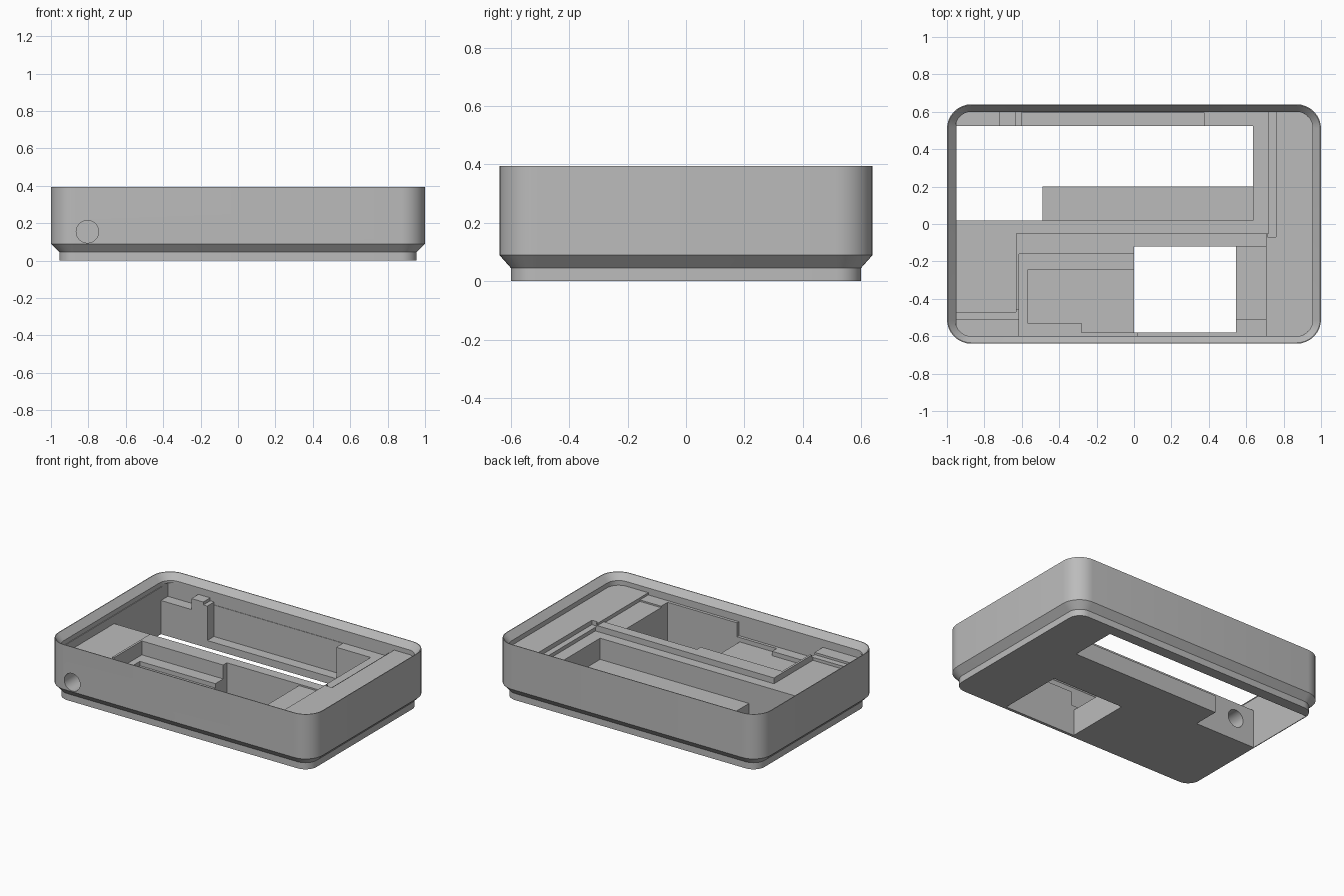
import bpy, bmesh, math
from mathutils import Matrix

cube = bpy.data.objects.get("Cube")
if cube:
    bpy.data.objects.remove(cube, do_unlink=True)

grey = bpy.data.materials.new("neutral grey")
grey.use_nodes = True
COLOUR = (0.5, 0.5, 0.5, 1)
grey.diffuse_color = COLOUR
grey.node_tree.nodes["Principled BSDF"].inputs["Base Color"].default_value = COLOUR


def rounded_loop(bm, hx, hy, r, z, steps=8):
    """Ring of vertices around a rounded rectangle."""
    ring = []
    for q, (sx, sy) in enumerate([(1, 1), (-1, 1), (-1, -1), (1, -1)]):
        for i in range(steps + 1):
            a = math.pi / 2 * (q + i / steps)
            ring.append(bm.verts.new((sx * (hx - r) + r * math.cos(a),
                                      sy * (hy - r) + r * math.sin(a), z)))
    return ring


def make_object(name, bm):
    bmesh.ops.recalc_face_normals(bm, faces=bm.faces)
    mesh = bpy.data.meshes.new(name)
    bm.to_mesh(mesh)
    bm.free()
    mesh.materials.append(grey)
    ob = bpy.data.objects.new(name, mesh)
    bpy.context.collection.objects.link(ob)
    return ob


def box(x0, x1, y0, y1, z0, z1):
    bm = bmesh.new()
    size = Matrix.Diagonal((x1 - x0, y1 - y0, z1 - z0, 1))
    centre = Matrix.Translation(((x0 + x1) / 2, (y0 + y1) / 2, (z0 + z1) / 2))
    bmesh.ops.create_cube(bm, size=1, matrix=centre @ size)
    return make_object("pocket_cutter", bm)


def subtract(target, cutter):
    cutter.hide_render = True
    mod = target.modifiers.new("cut", 'BOOLEAN')
    mod.operation, mod.solver, mod.object = 'DIFFERENCE', 'EXACT', cutter
    bpy.context.view_layer.objects.active = target
    bpy.ops.object.modifier_apply(modifier=mod.name)
    bpy.data.objects.remove(cutter, do_unlink=True)


# Outer case: stepped foot, flared wall, chamfered stacking rim and recess
PLATEAU = 0.32
sections = [(0.955, 0.6, 0.085, 0), (0.955, 0.6, 0.085, 0.045),
            (1, 0.64, 0.13, 0.09), (1, 0.64, 0.13, 0.395),
            (0.995, 0.635, 0.125, 0.395), (0.955, 0.6, 0.085, 0.352),
            (0.955, 0.6, 0.085, PLATEAU)]
bm = bmesh.new()
rings = [rounded_loop(bm, *s) for s in sections]
for low, high in zip(rings, rings[1:]):
    n = len(low)
    for i in range(n):
        j = (i + 1) % n
        bm.faces.new((low[i], low[j], high[j], high[i]))
bm.faces.new(rings[0])
bm.faces.new(rings[-1])
case = make_object("enclosure_base", bm)

# Pockets: x range, y range, floor height
FLOOR, THROUGH = 0.265, -0.1
pockets = [
    # main floor around the bracket at the back
    (-0.95, -0.72, -0.05, 0.6, 0.23 + 0.035),
    (-0.73, -0.6, -0.05, 0.525, FLOOR),
    (-0.72, -0.63, 0.52, 0.6, 0.305),
    (-0.63, -0.6, 0.52, 0.6, 0.285),
    (-0.6, 0.72, -0.05, 0.6, FLOOR),
    (-0.95, -0.72, 0.52, 0.6, 0.23),
    # side channel
    (0.715, 0.76, -0.07, 0.6, 0.29),
    # left floor and its steps to the front
    (-0.95, -0.63, -0.47, -0.04, FLOOR),
    (-0.95, -0.615, -0.51, -0.46, 0.285),
    (-0.95, -0.615, -0.6, -0.5, 0.3),
    # raised deck and stepped tray
    (-0.63, 0.705, -0.6, -0.05, 0.305),
    (0.53, 0.705, -0.51, -0.12, 0.295),
    (-0.615, 0.02, -0.6, -0.16, 0.21),
    (-0.57, 0.02, -0.53, -0.245, 0.18),
    (-0.28, 0.02, -0.58, -0.52, 0.18),
    # square opening
    (0, 0.545, -0.58, -0.12, THROUGH),
    # long opening with its shelf and back ledge
    (-0.5, 0.635, 0.02, 0.525, 0.12),
    (-0.95, -0.49, 0.02, 0.525, THROUGH),
    (-0.51, 0.635, 0.2, 0.525, THROUGH),
    (-0.6, 0.375, 0.5, 0.597, 0.05),
]
for x0, x1, y0, y1, z in pockets:
    subtract(case, box(x0, x1, y0, y1, z, 0.335))

# Round cable bore from the front wall to the long opening
bm = bmesh.new()
bmesh.ops.create_cone(bm, cap_ends=True, segments=32, radius1=0.06, radius2=0.06, depth=0.9,
                      matrix=Matrix.Translation((-0.805, -0.35, 0.155))
                      @ Matrix.Rotation(math.pi / 2, 4, 'X'))
subtract(case, make_object("bore_cutter", bm))

# Smooth corners, crisp edges
bpy.ops.object.select_all(action='DESELECT')
case.select_set(True)
bpy.context.view_layer.objects.active = case
bpy.ops.object.shade_smooth_by_angle(angle=math.radians(25))
